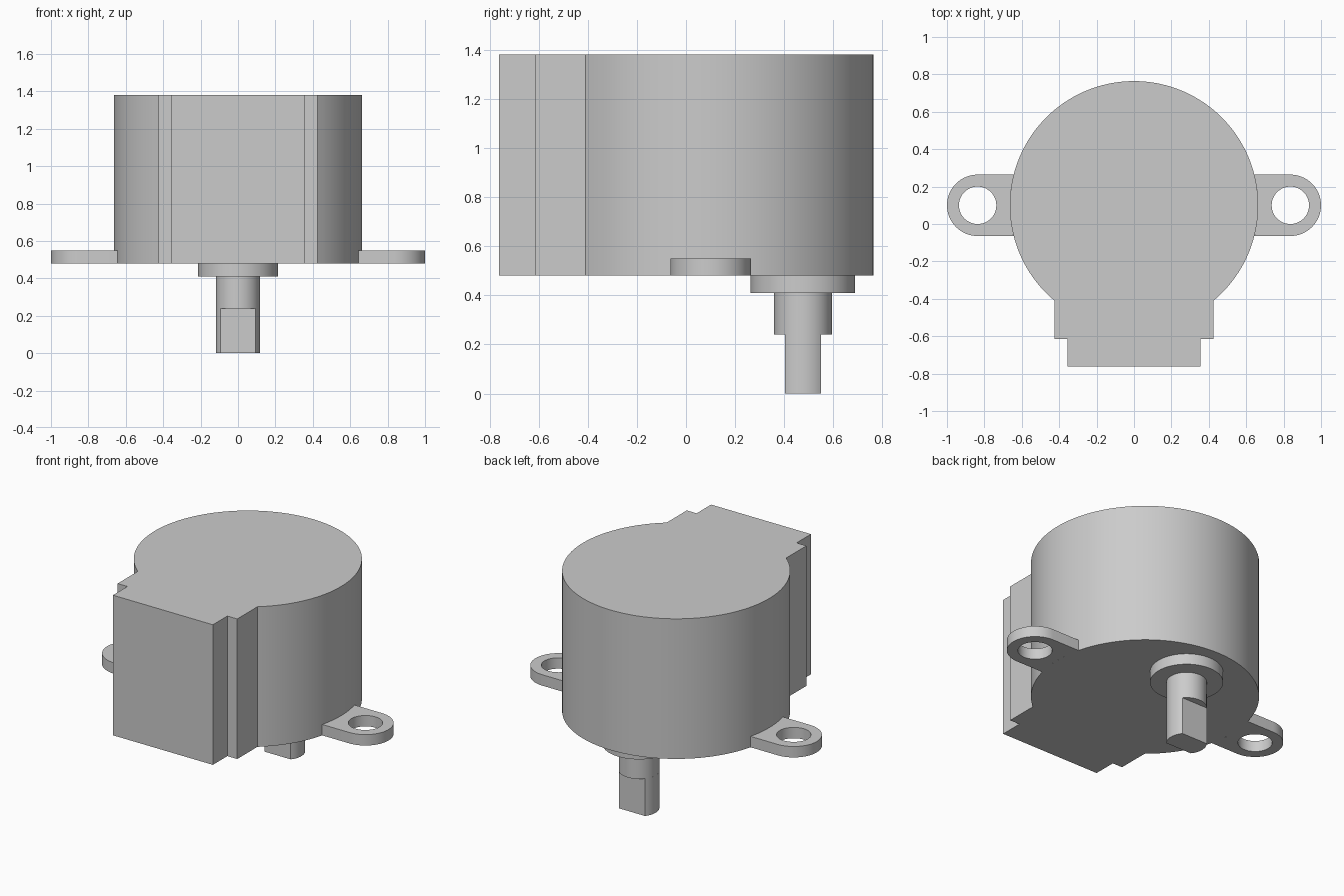
import bpy, bmesh
from math import sin, cos, pi, asin, acos, radians

if "Cube" in bpy.data.objects:
    bpy.data.objects.remove(bpy.data.objects["Cube"])

metal = bpy.data.materials.new("light_grey_metal")
metal.use_nodes = True
GREY = (0.6, 0.6, 0.6, 1)
metal.diffuse_color = GREY
metal.node_tree.nodes["Principled BSDF"].inputs["Base Color"].default_value = GREY


def arc(cx, cy, r, a0, a1, n):
    """Points on an arc, both ends included."""
    return [(cx + r * cos(a0 + (a1 - a0) * i / n),
             cy + r * sin(a0 + (a1 - a0) * i / n)) for i in range(n + 1)]


def circle(cx, cy, r, n):
    return arc(cx, cy, r, 0, 2 * pi, n)[:-1]


def prism(name, loops, z0, z1):
    """Extrude an outline, with optional hole loops, from z0 to z1."""
    bm = bmesh.new()
    edges = []
    for loop in loops:
        vs = [bm.verts.new((x, y, z0)) for x, y in loop]
        edges += [bm.edges.new((vs[i - 1], vs[i])) for i in range(len(vs))]
    bmesh.ops.triangle_fill(bm, edges=edges, use_beauty=True)
    new = bmesh.ops.extrude_face_region(bm, geom=bm.faces[:], use_keep_orig=True)
    top = [v for v in new["geom"] if isinstance(v, bmesh.types.BMVert)]
    bmesh.ops.translate(bm, verts=top, vec=(0, 0, z1 - z0))
    bmesh.ops.recalc_face_normals(bm, faces=bm.faces[:])
    mesh = bpy.data.meshes.new(name)
    bm.to_mesh(mesh)
    bm.free()
    mesh.materials.append(metal)
    ob = bpy.data.objects.new(name, mesh)
    bpy.context.collection.objects.link(ob)
    bpy.ops.object.select_all(action="DESELECT")
    ob.select_set(True)
    bpy.context.view_layer.objects.active = ob
    bpy.ops.object.shade_smooth_by_angle(angle=radians(30))
    return ob


# Round housing with a stepped terminal block at the front
BODY_Y, BODY_R = 0.1, 0.664
BASE, TOP = 0.48, 1.38
STEP_X, STEP_Y, BLOCK_X, FRONT = 0.425, -0.615, 0.355, -0.762
start = -acos(STEP_X / BODY_R)
outline = arc(0, BODY_Y, BODY_R, start, pi - start, 96)
outline += [(-STEP_X, STEP_Y), (-BLOCK_X, STEP_Y), (-BLOCK_X, FRONT),
            (BLOCK_X, FRONT), (BLOCK_X, STEP_Y), (STEP_X, STEP_Y)]
prism("motor_housing", [outline], BASE, TOP)

# Mounting ears, whose inner edge follows the housing
EAR_X, EAR_R, HOLE_R = 0.836, 0.164, 0.1
half = asin(EAR_R / BODY_R)
for side, sx in (("left", 1), ("right", -1)):
    ear = arc(EAR_X, BODY_Y, EAR_R, -pi / 2, pi / 2, 32)
    ear += arc(0, BODY_Y, BODY_R, half, -half, 16)
    hole = circle(EAR_X, BODY_Y, HOLE_R, 48)
    prism(side + "_mounting_ear",
          [[(sx * x, y) for x, y in loop] for loop in (ear, hole)], BASE, 0.55)

# Off-centre collar and output shaft
SHAFT_Y, SHAFT_R, FLAT = 0.476, 0.118, 0.073
prism("shaft_collar", [circle(0, SHAFT_Y, 0.213, 64)], 0.41, BASE)
prism("shaft", [circle(0, SHAFT_Y, SHAFT_R, 48)], 0.24, 0.41)

# Shaft tip with two flats
a = asin(FLAT / SHAFT_R)
tip = arc(0, SHAFT_Y, SHAFT_R, -a, a, 12) + arc(0, SHAFT_Y, SHAFT_R, pi - a, pi + a, 12)
prism("flattened_shaft_tip", [tip], 0, 0.24)
